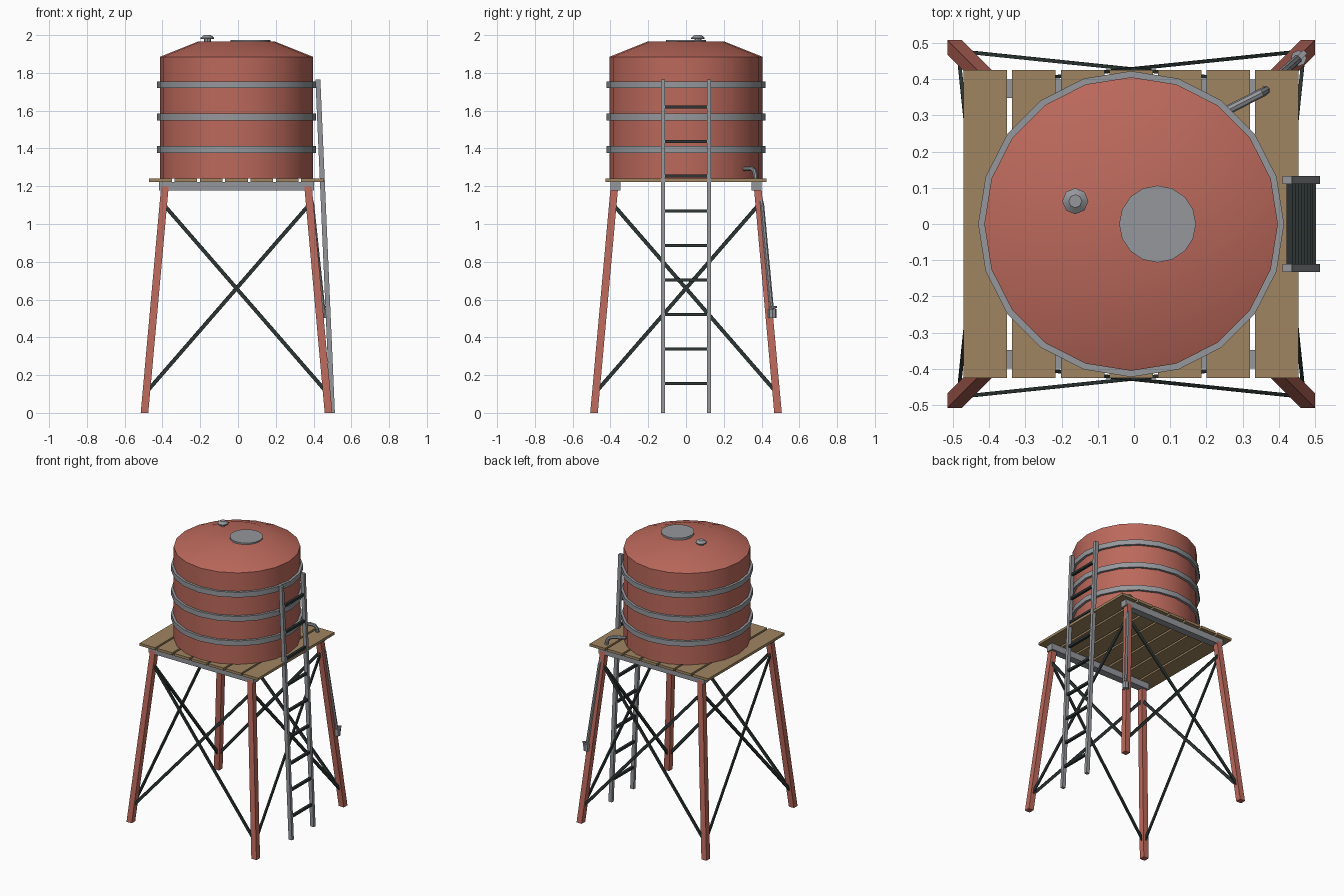
import bpy, bmesh, math
from mathutils import Vector, Matrix

if "Cube" in bpy.data.objects:
    bpy.data.objects.remove(bpy.data.objects["Cube"], do_unlink=True)


def material(name, rgb):
    m = bpy.data.materials.new(name)
    m.use_nodes = True
    m.diffuse_color = (*rgb, 1)
    m.node_tree.nodes["Principled BSDF"].inputs["Base Color"].default_value = (*rgb, 1)
    return m


red = material("rust red paint", (0.50, 0.14, 0.105))
grey = material("grey metal", (0.30, 0.31, 0.33))
wood = material("plank wood", (0.35, 0.235, 0.12))
dark = material("dark iron", (0.025, 0.036, 0.034))

CX = -0.008  # centre of the tower


def smooth(ob):
    bpy.ops.object.select_all(action="DESELECT")
    ob.select_set(True)
    bpy.context.view_layer.objects.active = ob
    bpy.ops.object.shade_smooth_by_angle(angle=math.radians(30))


def finish(name, bm, mat):
    bmesh.ops.recalc_face_normals(bm, faces=bm.faces)
    me = bpy.data.meshes.new(name)
    bm.to_mesh(me)
    bm.free()
    me.materials.append(mat)
    ob = bpy.data.objects.new(name, me)
    bpy.context.collection.objects.link(ob)
    return ob


def strut(name, a, b, u, v, mat):
    """Bar from a to b; u and v are the half-width vectors of its section."""
    a, b, u, v = map(Vector, (a, b, u, v))
    bm = bmesh.new()
    ends = [[bm.verts.new(p + s * u + t * v) for s, t in ((-1, -1), (1, -1), (1, 1), (-1, 1))]
            for p in (a, b)]
    for ring in ends:
        bm.faces.new(ring)
    for i in range(4):
        j = (i + 1) % 4
        bm.faces.new((ends[0][i], ends[0][j], ends[1][j], ends[1][i]))
    return finish(name, bm, mat)


def revolve(name, profile, sides, center, mat, closed=False):
    """Turn a (radius, z) profile round a vertical axis."""
    bm = bmesh.new()
    verts = [bm.verts.new((r, 0, z)) for r, z in profile]
    pairs = list(zip(verts, verts[1:] + verts[:1]))
    edges = [bm.edges.new(p) for p in (pairs if closed else pairs[:-1])]
    bmesh.ops.spin(bm, geom=verts + edges, cent=(0, 0, 0), axis=(0, 0, 1),
                   angle=math.tau, steps=sides, use_merge=True)
    bmesh.ops.remove_doubles(bm, verts=bm.verts, dist=1e-5)
    bmesh.ops.translate(bm, verts=bm.verts, vec=(center[0], center[1], 0))
    ob = finish(name, bm, mat)
    smooth(ob)
    return ob


# Tank, hoops, hatch and vent
revolve("tank", [(0, 1.24), (0.405, 1.24), (0.405, 1.885), (0.2, 1.967), (0, 1.957)],
        20, (CX, 0), red)
for i, z in enumerate((1.395, 1.567, 1.737)):
    revolve(f"tank_hoop_{i + 1}", [(0.4, z - 0.018), (0.422, z - 0.018),
                                   (0.422, z + 0.018), (0.4, z + 0.018)],
            20, (CX, 0), grey, closed=True)
revolve("hatch_lid", [(0, 1.95), (0.106, 1.95), (0.106, 1.975), (0, 1.975)], 16, (0.065, 0), grey)
revolve("roof_vent", [(0, 1.95), (0.018, 1.95), (0.018, 1.98), (0.036, 1.98),
                      (0.036, 1.986), (0.018, 2.0), (0, 2.0)], 8, (-0.162, 0.063), grey)

# Platform planks and the two beams below them
for i in range(7):
    x = CX + (i - 3) * 0.134
    strut(f"platform_plank_{i + 1}", (x, -0.425, 1.231), (x, 0.425, 1.231),
          (0.06, 0, 0), (0, 0, 0.009), wood)
for side, y in (("front", -0.373), ("back", 0.373)):
    strut(f"{side}_beam", (CX - 0.41, y, 1.2), (CX + 0.41, y, 1.2),
          (0, 0.026, 0), (0, 0, 0.023), grey)


def leg_offset(z):
    return 0.487 + (0.377 - 0.487) * z / 1.22


# Splayed legs
for fb, sy in (("front", -1), ("back", 1)):
    for lr, sx in (("right", -1), ("left", 1)):
        lo, hi = leg_offset(0), leg_offset(1.22)
        strut(f"{fb}_{lr}_leg", (CX + sx * lo, sy * lo, 0), (CX + sx * hi, sy * hi, 1.22),
              (0.02, 0, 0), (0, 0.02, 0), red)

# Crossed braces on each side
z0, z1 = 0.11, 1.105
lo, hi = leg_offset(z0), leg_offset(z1)
for k, side in enumerate(("front", "left", "back", "right")):
    turn = Matrix.Rotation(k * math.pi / 2, 3, "Z")
    for s, kind in ((-1, "rising"), (1, "falling")):
        a, b = Vector((s * lo, -lo, z0)), Vector((-s * hi, -hi, z1))
        along = (b - a).normalized()
        out = Vector((0, -1, -0.09)).normalized()
        across = along.cross(out).normalized()
        shift = Vector((CX, 0, 0))
        strut(f"{side}_{kind}_brace", turn @ a + shift, turn @ b + shift,
              turn @ across * 0.01, turn @ out * 0.005, dark)

# Ladder leaning on the left side
LADDER_TOP = 1.765


def ladder_x(z):
    return 0.5 - 0.077 * z / LADDER_TOP


for side, y in (("front", -0.121), ("back", 0.121)):
    strut(f"ladder_{side}_rail", (ladder_x(0), y, 0), (ladder_x(LADDER_TOP), y, LADDER_TOP),
          (0.013, 0, 0), (0, 0.011, 0), grey)
for i in range(9):
    z = 0.155 + i * 0.183
    strut(f"ladder_rung_{i + 1}", (ladder_x(z), -0.115, z), (ladder_x(z), 0.115, z),
          (0.009, 0, 0), (0, 0, 0.008), dark)

# Outlet pipe running down the back left leg
path = [(0.25, 0.31, 1.292), (0.325, 0.348, 1.292), (0.348, 0.36, 1.284),
        (0.36, 0.366, 1.262), (0.364, 0.37, 1.22), (0.392, 0.402, 1.1), (0.452, 0.455, 0.53)]
curve = bpy.data.curves.new("outlet_pipe", "CURVE")
curve.dimensions = "3D"
curve.bevel_depth = 0.0125
curve.bevel_resolution = 2
curve.use_fill_caps = True
spline = curve.splines.new("POLY")
spline.points.add(len(path) - 1)
for point, co in zip(spline.points, path):
    point.co = (*co, 1)
curve.materials.append(grey)
pipe = bpy.data.objects.new("outlet_pipe", curve)
bpy.context.collection.objects.link(pipe)
bpy.ops.object.select_all(action="DESELECT")
pipe.select_set(True)
bpy.context.view_layer.objects.active = pipe
bpy.ops.object.convert(target="MESH")
smooth(bpy.context.view_layer.objects.active)

# Valve and its handle
revolve("valve_body", [(0, 0.503), (0.022, 0.503), (0.022, 0.55), (0, 0.55)],
        8, (0.454, 0.457), grey)
strut("valve_handle", (0.45, 0.453, 0.56), (0.473, 0.476, 0.56),
      (0.005, -0.005, 0), (0, 0, 0.005), grey)
strut("valve_stem", (0.468, 0.471, 0.53), (0.468, 0.471, 0.56),
      (0.004, 0, 0), (0, 0.004, 0), grey)
